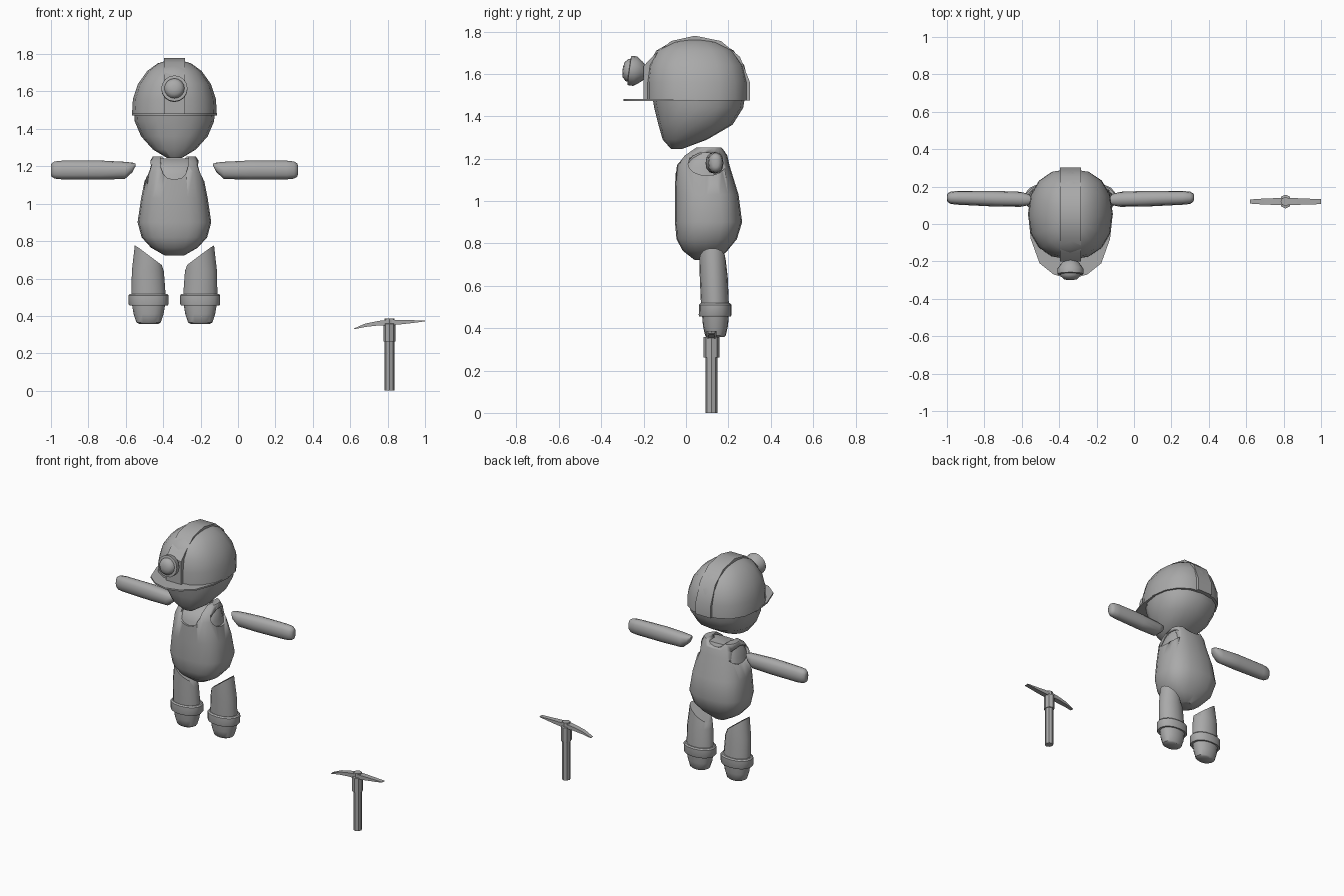
import bpy, bmesh, math
from mathutils import Vector, Matrix

grey = bpy.data.materials.new("plain_grey")
grey.diffuse_color = (0.4, 0.4, 0.4, 1)
CX = -0.34  # centre line of the figure


def finish(name, bm, angle=40):
    bmesh.ops.recalc_face_normals(bm, faces=bm.faces)
    me = bpy.data.meshes.new(name)
    bm.to_mesh(me)
    bm.free()
    ob = bpy.data.objects.new(name, me)
    bpy.context.collection.objects.link(ob)
    me.materials.append(grey)
    bpy.ops.object.select_all(action='DESELECT')
    ob.select_set(True)
    bpy.context.view_layer.objects.active = ob
    bpy.ops.object.shade_smooth_by_angle(angle=math.radians(angle))
    return ob


def oval(cx, cy, rx, ry, n=16, p=2.0):
    """Points of a superellipse, squarer as p grows."""
    pts = []
    for i in range(n):
        a = 2 * math.pi * i / n
        c, s = math.cos(a), math.sin(a)
        pts.append((cx + rx * math.copysign(abs(c) ** (2 / p), c),
                    cy + ry * math.copysign(abs(s) ** (2 / p), s)))
    return pts


def loft(name, rings, angle=40):
    """Skin a list of equal-length point rings and cap both ends."""
    bm = bmesh.new()
    vs = [[bm.verts.new(p) for p in r] for r in rings]
    n = len(vs[0])
    for a, b in zip(vs, vs[1:]):
        for i in range(n):
            bm.faces.new((a[i], a[(i + 1) % n], b[(i + 1) % n], b[i]))
    bm.faces.new(vs[0])
    bm.faces.new(vs[-1])
    return finish(name, bm, angle)


def body(name, secs, p=2.0, n=16, x=CX, shrink=0.0, angle=40):
    """Upright loft from sections (z, front y, back y, half width)."""
    return loft(name, [[(a, b, z) for a, b in oval(x, (f + k) / 2, w - shrink, (k - f) / 2 - shrink, n, p)]
                       for z, f, k, w in secs], angle)


# head and helmet shell
body("head", [(1.245, -0.07, -0.02, 0.04), (1.29, -0.11, 0.10, 0.115), (1.36, -0.13, 0.22, 0.178),
              (1.44, -0.15, 0.27, 0.212), (1.50, -0.16, 0.28, 0.217)], 2.3)
body("helmet", [(1.475, -0.19, 0.295, 0.227), (1.56, -0.19, 0.295, 0.222), (1.64, -0.18, 0.275, 0.195),
                (1.71, -0.14, 0.225, 0.145), (1.75, -0.07, 0.155, 0.09), (1.765, 0.0, 0.08, 0.04)], 2.3)

# helmet ridge, a band over the middle
ridge = [(-0.2, 1.475), (-0.2, 1.637), (-0.155, 1.685), (-0.07, 1.755), (0.042, 1.78),
         (0.165, 1.755), (0.255, 1.68), (0.302, 1.56), (0.302, 1.475)]
mid = Vector((0.05, 1.475))
rings = []
for y, z in ridge:
    q = mid + (Vector((y, z)) - mid) * 0.86
    rings.append([(CX - 0.056, y, z), (CX + 0.056, y, z), (CX + 0.056, q.x, q.y), (CX - 0.056, q.x, q.y)])
loft("helmet_ridge", rings, 35)

# thin brim at the front
half = [(0.227, 0.06), (0.212, -0.08), (0.165, -0.21), (0.09, -0.27)]
outline = half + [(0, -0.295)] + [(-a, b) for a, b in reversed(half)]
loft("helmet_brim", [[(CX + a, b, z) for a, b in outline] for z in (1.472, 1.482)])


# head lamp: turned profiles along a slightly raised axis
def lamp(name, prof):
    ob = loft(name, [[(a, b, h) for a, b in oval(0, 0, r, r)] for h, r in prof])
    ob.matrix_world = Matrix.Translation((CX, -0.2, 1.607)) @ Matrix.Rotation(math.radians(82), 4, 'X')


lamp("lamp_housing", [(-0.01, 0.03), (0.012, 0.05), (0.04, 0.07), (0.068, 0.07), (0.07, 0.056)])
lamp("lamp_lens", [(0.06, 0.056), (0.08, 0.052), (0.095, 0.036), (0.1, 0.012)])

# torso: inner shirt, and overalls cut open at neck and arms
torso = [(0.722, 0.04, 0.15, 0.05), (0.765, -0.015, 0.195, 0.125), (0.82, -0.045, 0.24, 0.175),
         (0.90, -0.052, 0.265, 0.197), (1.03, -0.053, 0.248, 0.178), (1.17, -0.048, 0.205, 0.15),
         (1.215, -0.015, 0.195, 0.138), (1.253, 0.04, 0.175, 0.115)]
shirt = [(z - 0.012, f, k, w) for z, f, k, w in torso[4:]]
body("shirt", shirt, 2.6, 20, shrink=0.012)
overalls = body("overalls", torso, 2.6, 20)


def cut(target, cutter):
    cutter.hide_render = True
    cutter.hide_set(True)
    m = target.modifiers.new("opening", 'BOOLEAN')
    m.operation = 'DIFFERENCE'
    m.object = cutter
    m.solver = 'EXACT'


cut(overalls, loft("neck_cutter", [[(a, y, b) for a, b in oval(CX, 1.25, 0.075, 0.12, 16, 2.8)] for y in (-0.3, 0.1)]))
cut(overalls, loft("back_neck_cutter", [[(a, y, b) for a, b in oval(CX, 1.27, 0.07, 0.05)] for y in (0.09, 0.4)]))

for side, s in (("left", 1), ("right", -1)):
    # arm opening
    cut(overalls, loft(side + "_arm_cutter", [[(CX + s * x, a, b) for a, b in oval(0.1, 1.175, 0.09, 0.055)]
                                             for x in (0.11, 0.3)]))
    # arm: slanted inner end, rounded hand; (x, y, z, ry, rz)
    arm = [(0.207, 0.13, 1.208, 0.012, 0.006), (0.225, 0.13, 1.194, 0.03, 0.026), (0.265, 0.132, 1.178, 0.04, 0.046),
           (0.4, 0.135, 1.18, 0.042, 0.051), (0.6, 0.14, 1.18, 0.037, 0.05), (0.64, 0.14, 1.18, 0.033, 0.046),
           (0.656, 0.141, 1.18, 0.023, 0.036), (0.661, 0.141, 1.18, 0.012, 0.022)]
    loft(side + "_arm", [[(CX + s * x, a, b) for a, b in oval(y, z, ry, rz, 12, 2.3)] for x, y, z, ry, rz in arm])

    # trouser leg with a slanted top
    lx = CX + s * 0.138
    low = oval(0, 0.137, 0.092, 0.066)
    high = oval(0.002, 0.125, 0.072, 0.062)
    loft(side + "_leg", [[(lx + s * a, b, 0.5) for a, b in low],
                         [(lx + s * (0.004 + a * 0.93), b - 0.006, 0.64) for a, b in low],
                         [(lx + s * a, b, 0.725 + 0.75 * a - 3 * max(0, a - 0.04) ** 2) for a, b in high]])
    # boot cuff and boot
    body(side + "_boot_cuff", [(0.455, 0.062, 0.212, 0.102), (0.463, 0.06, 0.215, 0.107), (0.51, 0.062, 0.215, 0.107),
                               (0.518, 0.07, 0.208, 0.1)], 2.2, x=lx)
    body(side + "_boot", [(0.357, 0.1, 0.18, 0.05), (0.365, 0.09, 0.188, 0.065), (0.41, 0.08, 0.198, 0.08),
                          (0.47, 0.075, 0.203, 0.09)], 2.2, x=lx)

# pickaxe
PX, PY = 0.81, 0.12


def turned(name, prof, n=8):
    loft(name, [[(a, b, z) for a, b in oval(PX, PY, rx, ry, n)] for z, rx, ry in prof], 30)


turned("pick_handle", [(0, 0.026, 0.028), (0.27, 0.026, 0.028)])
turned("pick_collar", [(0.262, 0.032, 0.037), (0.358, 0.032, 0.037), (0.36, 0.026, 0.024), (0.387, 0.026, 0.024)])
# curved blade: (x, z, half width, half height)
blade = [(0.62, 0.331, 0.011, 0.002), (0.68, 0.35, 0.015, 0.009), (0.75, 0.361, 0.018, 0.012), (0.81, 0.365, 0.02, 0.015),
         (0.87, 0.367, 0.018, 0.012), (0.94, 0.37, 0.015, 0.007), (1.0, 0.373, 0.014, 0.002)]
loft("pick_blade", [[(x, PY + w * j, z + h * k) for j, k in ((-1, -1), (1, -1), (1, 1), (-1, 1))]
                    for x, z, w, h in blade], 30)
